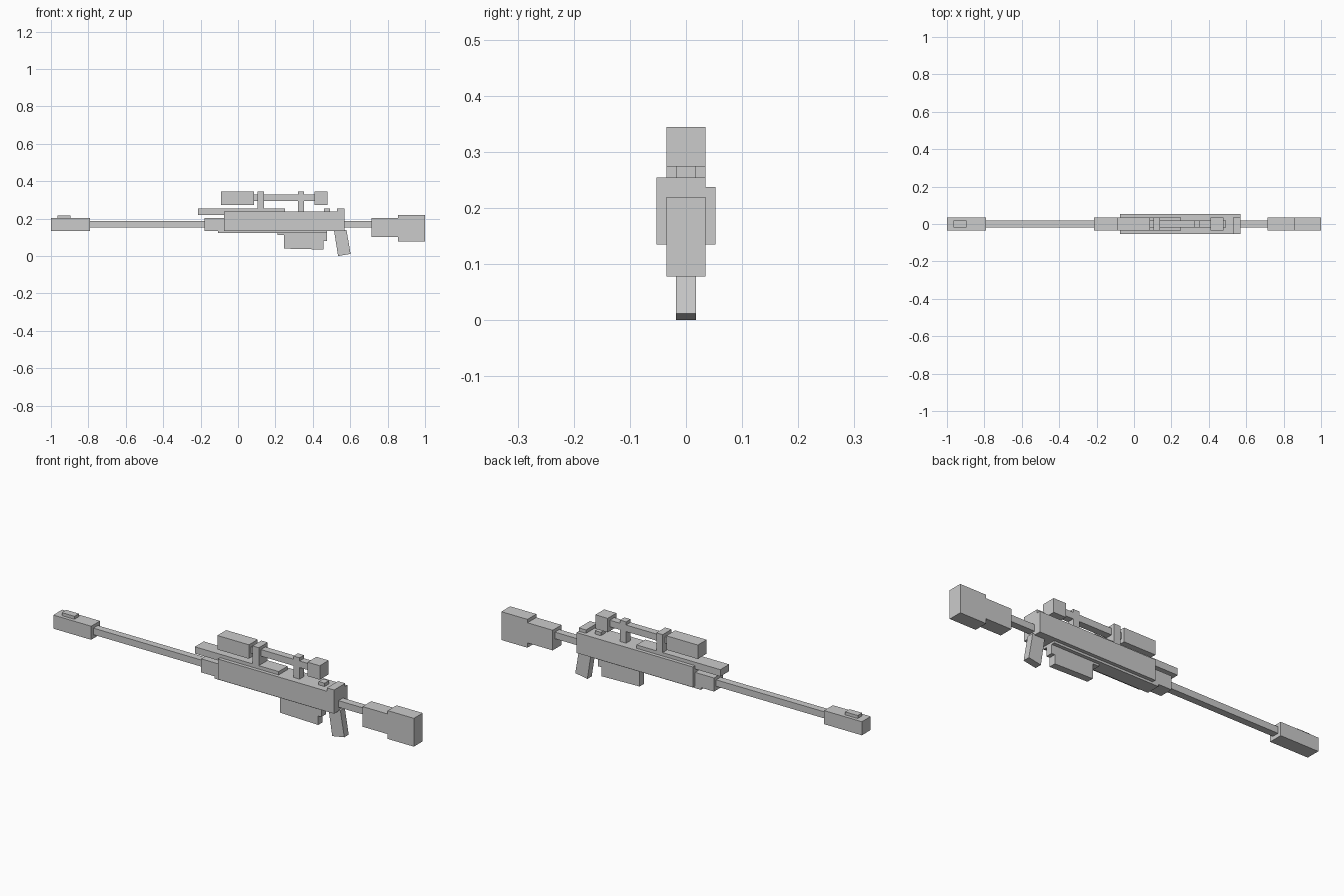
import bpy

if "Cube" in bpy.data.objects:
    bpy.data.objects.remove(bpy.data.objects["Cube"])


def prism(name, profile, y0, y1):
    """Extrude an x-z outline (counter-clockwise seen from -y) from y0 to y1."""
    n = len(profile)
    verts = [(x, y, z) for y in (y0, y1) for x, z in profile]
    faces = [tuple(range(n)), tuple(range(2 * n - 1, n - 1, -1))]
    faces += [(i, i + n, (i + 1) % n + n, (i + 1) % n) for i in range(n)]
    mesh = bpy.data.meshes.new(name)
    mesh.from_pydata(verts, [], faces)
    obj = bpy.data.objects.new(name, mesh)
    bpy.context.collection.objects.link(obj)
    return obj


def box(name, x0, x1, z0, z1, half, y1=None):
    """Box centred on y = 0, or reaching a different y1 on the far side."""
    far = half if y1 is None else y1
    return prism(name, [(x0, z0), (x1, z0), (x1, z1), (x0, z1)], -half, far)


WIDE, THIN, BODY = 0.035, 0.0175, 0.053

# Barrel assembly
box("muzzle_brake", -1.0, -0.79, 0.135, 0.203, WIDE)
box("front_sight", -0.965, -0.895, 0.203, 0.218, THIN)
box("barrel", -0.79, -0.18, 0.154, 0.187, THIN)
box("barrel_collar", -0.18, -0.075, 0.135, 0.203, WIDE)

# Receiver and the parts on top of it
box("receiver", -0.075, 0.57, 0.135, 0.237, BODY)
box("top_rail", -0.215, 0.25, 0.22, 0.254, WIDE)
box("bolt", 0.46, 0.493, 0.237, 0.254, THIN)
box("rear_block", 0.53, 0.57, 0.237, 0.254, BODY, WIDE)

# Underside, magazine and grip
box("lower_tray", -0.107, 0.475, 0.124, 0.135, WIDE)
box("magazine_well", 0.21, 0.285, 0.114, 0.124, THIN)
prism("magazine", [(0.245, 0.04), (0.457, 0.035), (0.457, 0.124), (0.245, 0.124)], -THIN, THIN)
box("trigger_block", 0.457, 0.475, 0.08, 0.124, THIN)
prism("grip", [(0.535, 0.0), (0.602, 0.012), (0.58, 0.14), (0.513, 0.14)], -THIN, THIN)

# Stock
box("stock_tube", 0.57, 0.715, 0.154, 0.187, THIN)
prism("stock", [(0.715, 0.102), (0.855, 0.102), (0.855, 0.078), (1.0, 0.078),
                (1.0, 0.22), (0.855, 0.22), (0.855, 0.203), (0.715, 0.203)], -WIDE, WIDE)

# Scope
box("scope_bell", -0.09, 0.085, 0.274, 0.344, WIDE)
box("scope_tube", 0.085, 0.41, 0.295, 0.328, THIN)
box("scope_eyepiece", 0.41, 0.478, 0.274, 0.344, WIDE)
box("scope_mount_front", 0.105, 0.14, 0.254, 0.344, WIDE)
box("scope_mount_rear", 0.32, 0.354, 0.237, 0.344, THIN)
